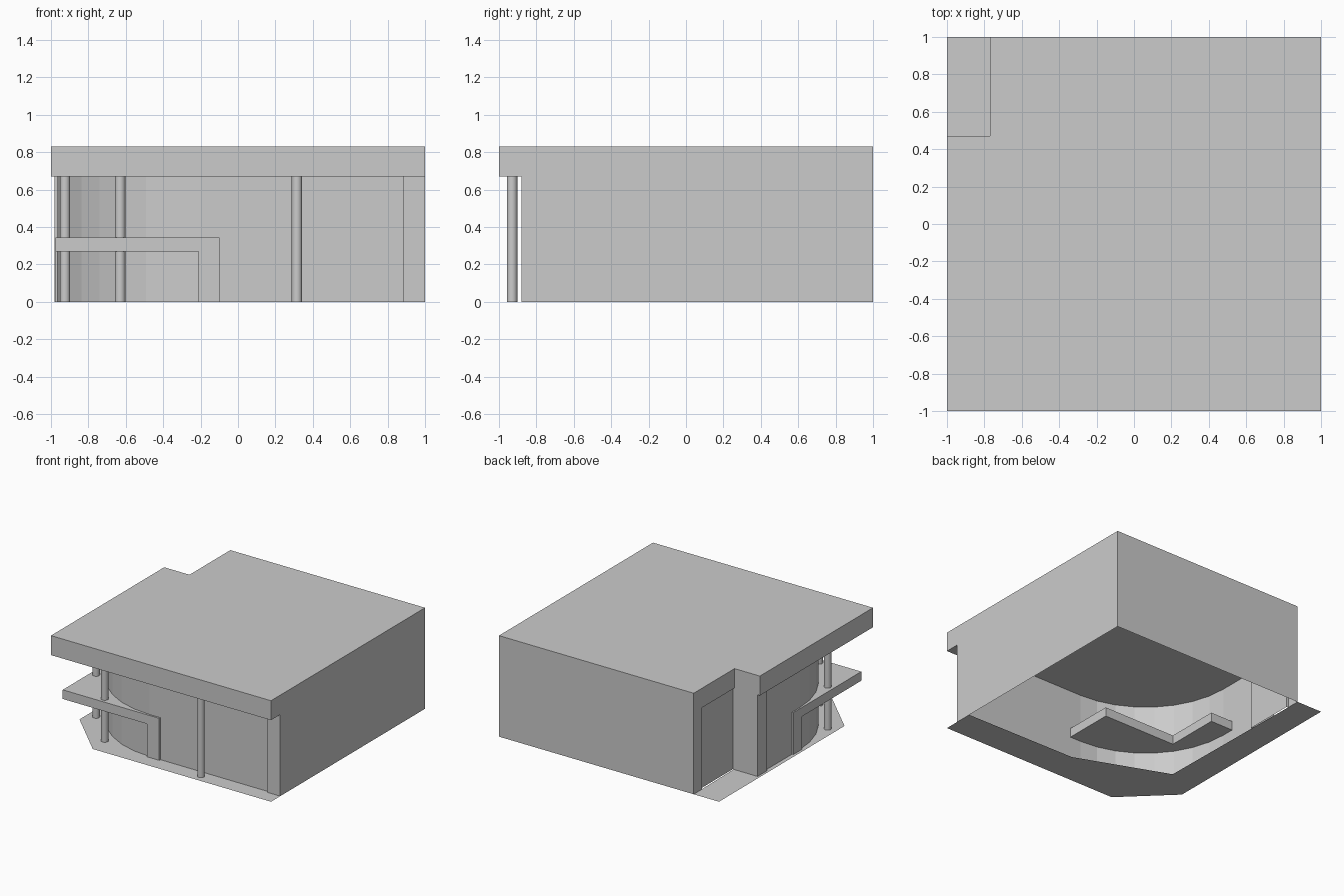
import bpy, bmesh, math

cube = bpy.data.objects.get("Cube")
if cube:
    bpy.data.objects.remove(cube, do_unlink=True)

grey = bpy.data.materials.new("light_grey")
grey.use_nodes = True
colour = (0.6, 0.6, 0.6, 1)
grey.diffuse_color = colour
grey.node_tree.nodes["Principled BSDF"].inputs["Base Color"].default_value = colour


def finish(name, bm):
    bmesh.ops.recalc_face_normals(bm, faces=bm.faces[:])
    mesh = bpy.data.meshes.new(name)
    bm.to_mesh(mesh)
    bm.free()
    mesh.materials.append(grey)
    obj = bpy.data.objects.new(name, mesh)
    bpy.context.collection.objects.link(obj)
    return obj


def outline_shape(name, points, z0, z1=None, caps=True):
    """Raise a plan outline into a block, an open wall shell, or a flat sheet."""
    bm = bmesh.new()
    low = [bm.verts.new((x, y, z0)) for x, y in points]
    if z1 is None:
        face = bm.faces.new(low)
        face.normal_update()
        if face.normal.z < 0:
            face.normal_flip()
        mesh_obj = finish_sheet(name, bm)
        return mesh_obj
    high = [bm.verts.new((x, y, z1)) for x, y in points]
    n = len(points)
    for i in range(n):
        j = (i + 1) % n
        bm.faces.new((low[i], low[j], high[j], high[i]))
    if caps:
        bm.faces.new(low)
        bm.faces.new(high)
    return finish(name, bm)


def finish_sheet(name, bm):
    mesh = bpy.data.meshes.new(name)
    bm.to_mesh(mesh)
    bm.free()
    mesh.materials.append(grey)
    obj = bpy.data.objects.new(name, mesh)
    bpy.context.collection.objects.link(obj)
    return obj


def box(name, x0, x1, y0, y1, z0, z1):
    return outline_shape(name, [(x0, y0), (x1, y0), (x1, y1), (x0, y1)], z0, z1)


ROOF_LOW, ROOF_TOP = 0.67, 0.83
NOTCH_X, NOTCH_Y = -0.77, 0.47

# Flat roof with a notch in one back corner
outline_shape("roof", [(-1, -1), (1, -1), (1, 1), (NOTCH_X, 1),
                       (NOTCH_X, NOTCH_Y), (-1, NOTCH_Y)], ROOF_LOW, ROOF_TOP)

# Wall shell: plain walls, short pier ends, recessed glazing and a rounded corner
CX, CY, R, SEGMENTS = -0.2, -0.1, 0.765, 8
arc = []
for i in range(SEGMENTS + 1):
    a = math.pi + math.pi / 2 * i / SEGMENTS
    arc.append((CX + R * math.cos(a), CY + R * math.sin(a)))
glass_x, glass_y = CX - R, CY - R
plan = [(1, -0.88), (1, 1), (NOTCH_X, 1), (NOTCH_X, 0.89), (-0.755, 0.89),
        (-0.755, NOTCH_Y), (-0.98, NOTCH_Y), (-0.98, 0.35), (glass_x, 0.35)]
plan += arc + [(0.885, glass_y), (0.885, -0.88)]
outline_shape("walls", plan, 0, ROOF_LOW, caps=False)

# Paved strip around the glazed sides
outline_shape("terrace", [(1, -1), (1, -0.74), (0, -0.73), (-0.75, -0.44),
                          (NOTCH_X, 1), (-1, 1), (-1, -0.63), (-0.62, -1)], 0)

# Corner canopy with a leg at each end
LEFT, FRONT, END_X, END_Y = -0.977, -0.88, -0.1, 0.0
outline_shape("canopy", [(LEFT, FRONT), (END_X, FRONT), (END_X, -0.45),
                         (-0.76, -0.45), (-0.76, END_Y), (LEFT, END_Y)], 0.27, 0.345)
box("canopy_front_leg", END_X - 0.11, END_X, FRONT, glass_y, 0, 0.27)
box("canopy_side_leg", LEFT, glass_x, END_Y - 0.11, END_Y, 0, 0.27)

# Round columns under the roof edge
for label, x, y in (("front", 0.315, -0.93), ("corner", -0.63, -0.83), ("side", -0.925, -0.52)):
    bpy.ops.mesh.primitive_cylinder_add(vertices=16, radius=0.028, depth=ROOF_LOW,
                                        location=(x, y, ROOF_LOW / 2))
    column = bpy.context.object
    column.name = label + "_column"
    column.data.materials.append(grey)
    bpy.ops.object.shade_smooth_by_angle()
